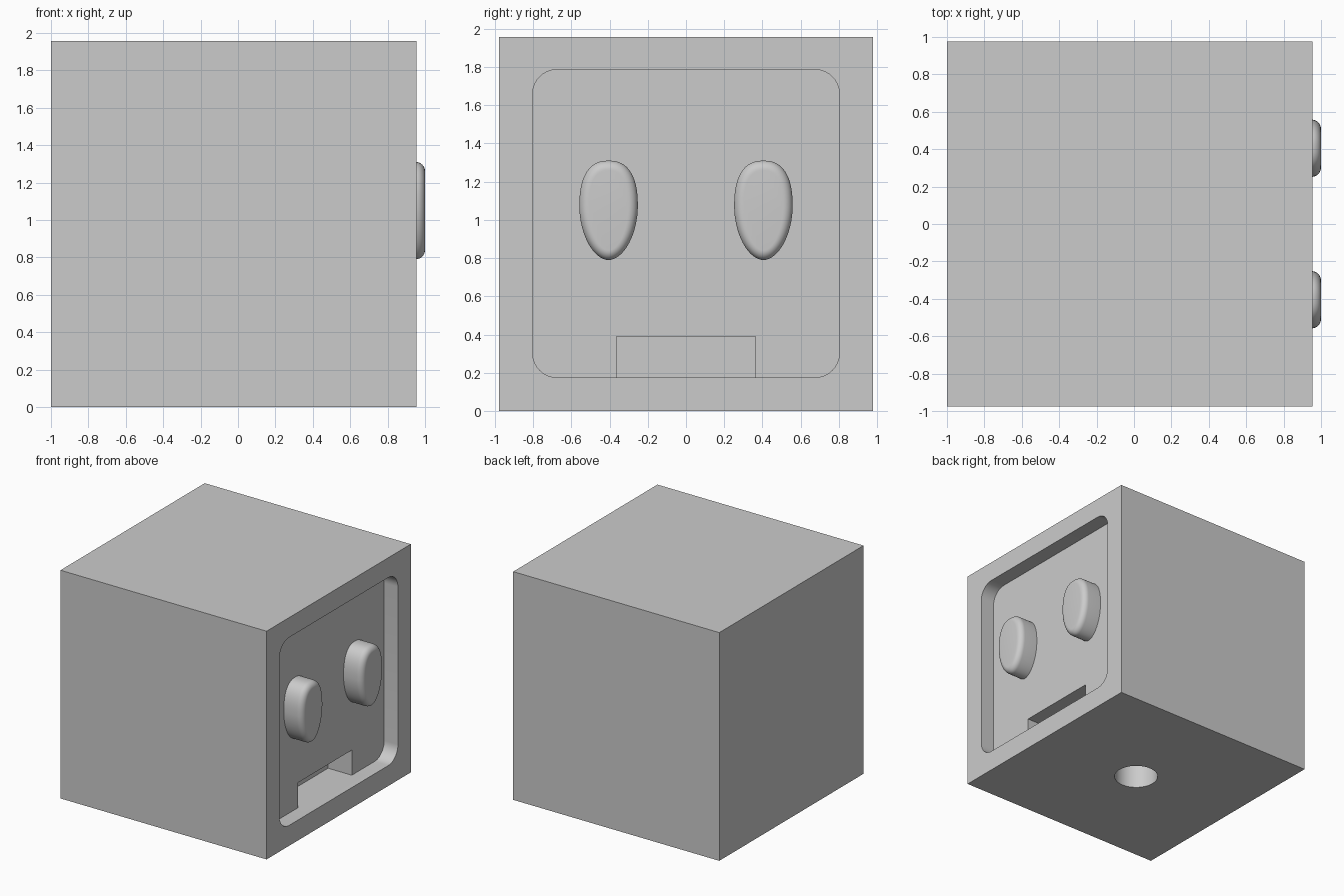
import bpy, bmesh
from math import sin, cos, pi, radians

cube = bpy.data.objects.get("Cube")
if cube:
    bpy.data.objects.remove(cube, do_unlink=True)

grey = bpy.data.materials.new("light_grey")
grey.use_nodes = True
colour = (0.6, 0.6, 0.6, 1)
grey.diffuse_color = colour
grey.node_tree.nodes["Principled BSDF"].inputs["Base Color"].default_value = colour

FACE_X, HALF, HEIGHT = 0.955, 0.977, 1.957


def loft(name, rings):
    """Closed solid through rings that share a point count."""
    bm = bmesh.new()
    loops = [[bm.verts.new(p) for p in ring] for ring in rings]
    n = len(loops[0])
    for a, b in zip(loops, loops[1:]):
        for i in range(n):
            j = (i + 1) % n
            bm.faces.new((a[i], a[j], b[j], b[i]))
    bm.faces.new(loops[0][::-1])
    bm.faces.new(loops[-1])
    bmesh.ops.recalc_face_normals(bm, faces=bm.faces[:])
    mesh = bpy.data.meshes.new(name)
    bm.to_mesh(mesh)
    bm.free()
    mesh.materials.append(grey)
    obj = bpy.data.objects.new(name, mesh)
    bpy.context.collection.objects.link(obj)
    return obj


def activate(obj):
    bpy.ops.object.select_all(action='DESELECT')
    obj.select_set(True)
    bpy.context.view_layer.objects.active = obj


def prism_x(name, outline, x0, x1):
    return loft(name, [[(x, y, z) for y, z in outline] for x in (x0, x1)])


def rounded_rect(half, z0, z1, r, steps=10):
    points = []
    corners = [(half - r, z1 - r), (r - half, z1 - r),
               (r - half, z0 + r), (half - r, z0 + r)]
    for k, (cy, cz) in enumerate(corners):
        for i in range(steps + 1):
            a = (k + i / steps) * pi / 2
            points.append((round(cy + r * cos(a), 5), round(cz + r * sin(a), 5)))
    return points


def cut(target, cutter):
    cutter.hide_render = True
    mod = target.modifiers.new("cut", 'BOOLEAN')
    mod.operation = 'DIFFERENCE'
    mod.solver = 'EXACT'
    mod.object = cutter
    activate(target)
    bpy.ops.object.modifier_apply(modifier=mod.name)
    bpy.data.objects.remove(cutter, do_unlink=True)


# Cube-shaped head
head = prism_x("head", [(-HALF, 0), (HALF, 0), (HALF, HEIGHT), (-HALF, HEIGHT)],
               -1, FACE_X)

# Recessed face panel and mouth slot
cut(head, prism_x("panel_cutter", rounded_rect(0.803, 0.175, 1.787, 0.13), 0.825, 1.2))
cut(head, prism_x("mouth_cutter", [(-0.364, 0.175), (0.364, 0.175),
                                   (0.364, 0.39), (-0.364, 0.39)], 0.6, 0.9))

# Round mounting hole underneath
circle = [(0.176 * cos(i * pi / 24) - 0.0225, 0.176 * sin(i * pi / 24))
          for i in range(48)]
cut(head, loft("hole_cutter", [[(x, y, z) for x, y in circle] for z in (-0.2, 0.4)]))
activate(head)
bpy.ops.object.shade_smooth_by_angle(angle=radians(30))


# Egg-shaped eyes with a rounded front rim
def eye_ring(x, inset, cy, n=64):
    ring = []
    for i in range(n):
        c, s = cos(2 * pi * i / n), sin(2 * pi * i / n)
        power, tall = (0.82, 0.24) if s > 0 else (1.06, 0.28)
        y = abs(c) ** power * (0.153 - inset) * (1 if c > 0 else -1)
        z = abs(s) ** power * (tall - inset) * (1 if s > 0 else -1)
        ring.append((x, cy + y, 1.07 + z))
    return ring


for name, cy in (("right_eye", -0.405), ("left_eye", 0.405)):
    r = 0.05
    rings = [eye_ring(0.815, 0, cy)]
    for i in range(9):
        a = i * pi / 16
        rings.append(eye_ring(1 - r + r * sin(a), r * (1 - cos(a)), cy))
    eye = loft(name, rings)
    activate(eye)
    bpy.ops.object.shade_smooth_by_angle(angle=radians(35))
